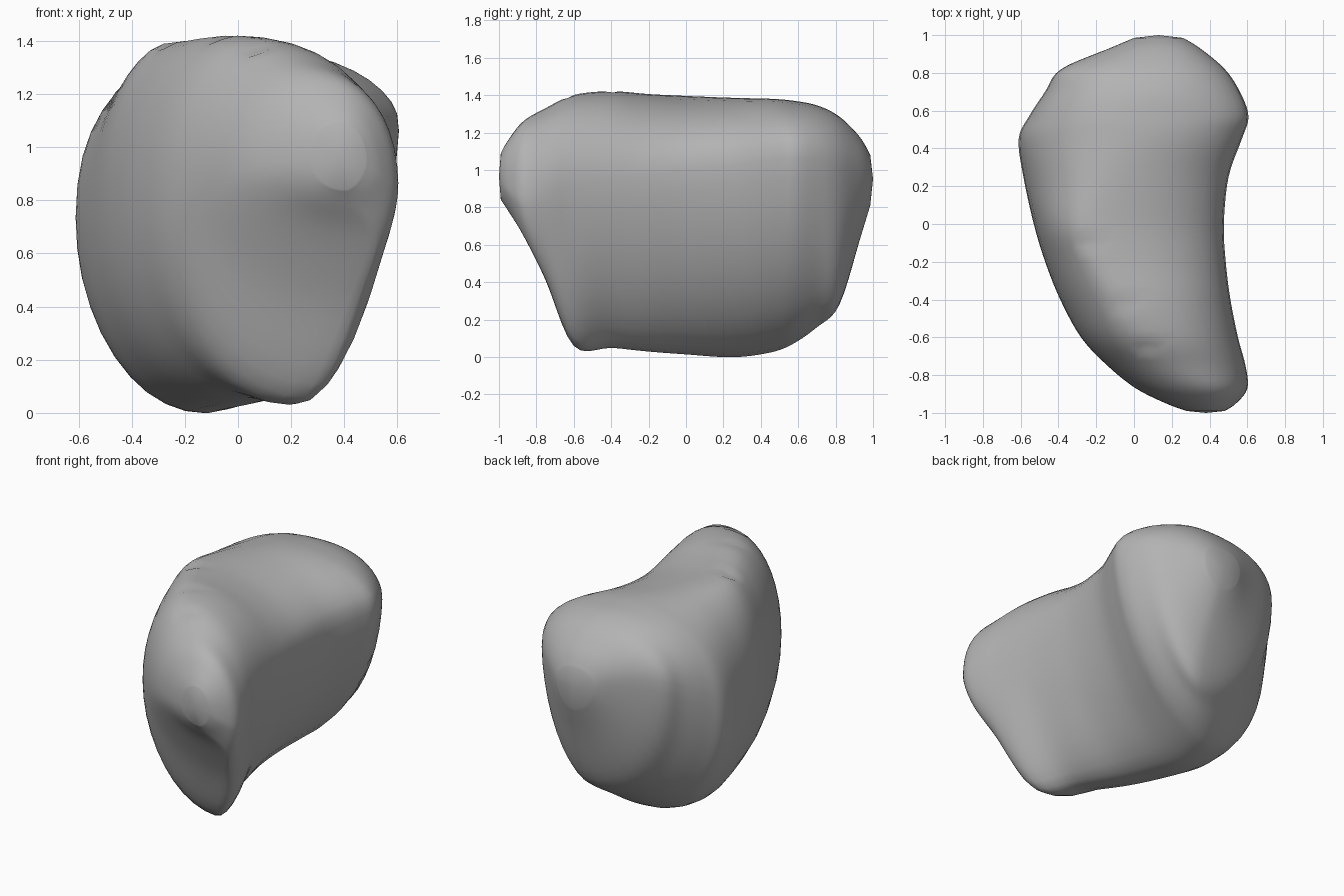
import bpy
import bmesh
import math
from mathutils import Vector

cube = bpy.data.objects.get("Cube")
if cube:
    bpy.data.objects.remove(cube, do_unlink=True)

# One grey material for the whole body
grey = bpy.data.materials.new("stone_grey")
grey.use_nodes = True
colour = (0.45, 0.45, 0.45, 1)
grey.diffuse_color = colour
grey.node_tree.nodes["Principled BSDF"].inputs["Base Color"].default_value = colour

# Stations from front to back: y, then left, top, right and bottom extremes as x, z
STATIONS = [
    (-.99, .28, .95, .38, 1.09, .48, .95, .4, .84),
    (-.95, .17, .94, .37, 1.16, .54, .9, .42, .78),
    (-.87, .01, .92, .32, 1.26, .6, .86, .5, .65),
    (-.75, -.14, .87, .2, 1.33, .59, .88, .42, .41),
    (-.6, -.28, .81, .08, 1.4, .55, .92, .26, .06),
    (-.4, -.39, .77, -.03, 1.42, .51, .95, .12, .05),
    (-.2, -.47, .74, -.15, 1.405, .485, .97, .03, .03),
    (0, -.53, .73, -.23, 1.395, .475, 1, -.05, .015),
    (.25, -.585, .72, -.14, 1.385, .5, 1.03, -.12, 0),
    (.45, -.61, .74, -.02, 1.38, .57, 1.06, -.11, .025),
    (.57, -.555, .82, .01, 1.37, .605, 1.07, -.05, .07),
    (.7, -.47, .92, .05, 1.345, .56, 1.06, .05, .16),
    (.82, -.385, 1, .1, 1.285, .48, 1.03, .16, .28),
    (.93, -.13, 1.01, .13, 1.175, .35, 1, .16, .63),
    (.985, 0, .97, .13, 1.08, .26, .97, .15, .81),
]
STEPS = 5
QUARTER = 10


def blend(a, b, c, d, t):
    """Smooth spline value between b and c."""
    return b + t / 2 * (c - a + t * (2 * a - 5 * b + 4 * c - d
                                     + t * (3 * (b - c) + d - a)))


def smooth_stations(rows):
    padded = [rows[0]] + rows + [rows[-1]]
    result = []
    for i in range(len(rows) - 1):
        for step in range(STEPS):
            result.append([blend(*values, step / STEPS)
                           for values in zip(*padded[i:i + 4])])
    return result + [list(rows[-1])]


def ramp(value):
    """Zero near the middle, one towards the end."""
    return min(max((value - .2) / .4, 0), 1)


def cross_section(row):
    """Closed outline made of four rounded quarters between the extremes."""
    y, lx, lz, tx, tz, rx, rz, bx, bz = row
    left, top, right, bottom = (lx, lz), (tx, tz), (rx, rz), (bx, bz)
    # side point, crest point, roundness, direction of travel
    quarters = [
        (left, top, 2.1 + .25 * ramp(y), False),
        (right, top, 2.1, True),
        (right, bottom, 1.75, False),
        (left, bottom, 2.1 - .15 * ramp(abs(y)), True),
    ]
    points = []
    for (sx, sz), (cx, cz), power, backwards in quarters:
        for i in range(QUARTER):
            t = i / QUARTER
            angle = math.pi / 2 * (1 - t if backwards else t)
            u = max(math.cos(angle), 0) ** (2 / power)
            v = max(math.sin(angle), 0) ** (2 / power)
            points.append(Vector((cx + (sx - cx) * u, y, sz + (cz - sz) * v)))
    return points


def relax(verts, factor):
    """Move every vertex towards (or away from) the mean of its neighbours."""
    targets = []
    for vert in verts:
        near = [edge.other_vert(vert).co for edge in vert.link_edges]
        mean = sum(near, Vector()) / len(near)
        targets.append(vert.co.lerp(mean, factor))
    for vert, target in zip(verts, targets):
        vert.co = target


# Body: loft the cross-sections
bm = bmesh.new()
rings = [[bm.verts.new(p) for p in cross_section(row)]
         for row in smooth_stations(STATIONS)]
for ring, following in zip(rings, rings[1:]):
    for i in range(len(ring)):
        j = (i + 1) % len(ring)
        bm.faces.new((ring[i], ring[j], following[j], following[i]))

# Soften the ridges without shrinking the body
inner = [vert for ring in rings[1:-1] for vert in ring]
for _ in range(10):
    relax(inner, .5)
    relax(inner, -.52)

# Rounded ends
caps = [bm.faces.new(ring) for ring in (rings[0], rings[-1])]
for pole in bmesh.ops.poke(bm, faces=caps)["verts"]:
    pole.co.y = math.copysign(1, pole.co.y)

# Small pinched notches along the crest
for x, y in ((-.26, -.1), (-.05, -.42), (.07, -.65)):
    for vert in bm.verts:
        distance = math.hypot(vert.co.x - x, vert.co.y - y)
        if vert.co.z > 1 and distance < .05:
            vert.co.z -= .03 * (1 - distance / .05)

bmesh.ops.recalc_face_normals(bm, faces=bm.faces)
for face in bm.faces:
    face.smooth = True
mesh = bpy.data.meshes.new("bean_body")
bm.to_mesh(mesh)
bm.free()
mesh.materials.append(grey)
body = bpy.data.objects.new("bean_body", mesh)
bpy.context.collection.objects.link(body)
